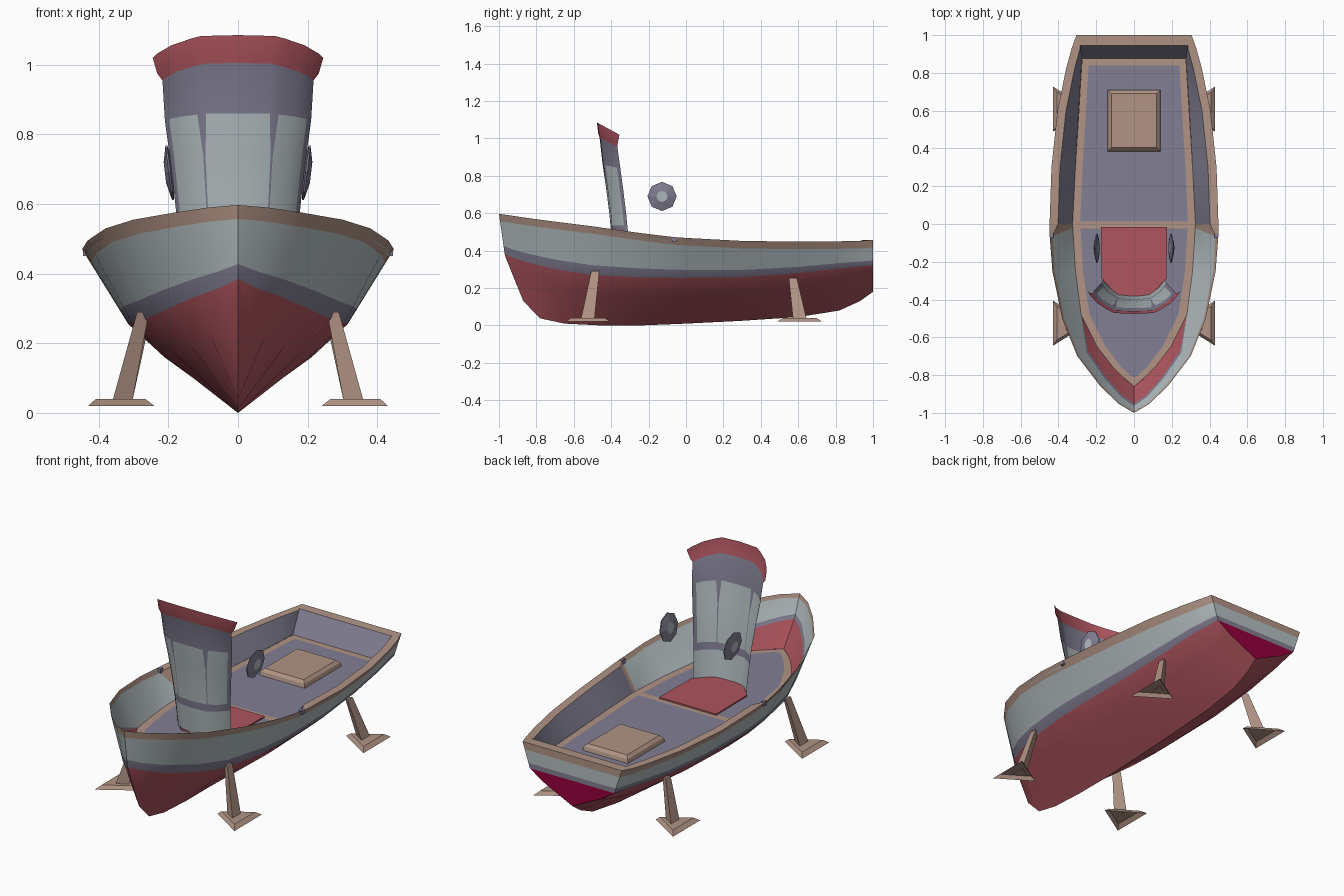
import bpy, bmesh, math
from mathutils import Vector

cube = bpy.data.objects.get("Cube")
if cube:
    bpy.data.objects.remove(cube, do_unlink=True)

# Materials
COLOURS = {
    "tan": (0.44, 0.295, 0.235),
    "purple": (0.225, 0.215, 0.295),
    "red": (0.425, 0.09, 0.112),
    "grey": (0.46, 0.52, 0.54),
    "magenta": (0.30, 0.0, 0.045),
}
NAMES = list(COLOURS)
MATS = []
for name, rgb in COLOURS.items():
    m = bpy.data.materials.new(name)
    m.use_nodes = True
    m.diffuse_color = (*rgb, 1)
    m.node_tree.nodes["Principled BSDF"].inputs["Base Color"].default_value = (*rgb, 1)
    MATS.append(m)


def finish(name, bm, smooth=None):
    bmesh.ops.remove_doubles(bm, verts=bm.verts, dist=0.0005)
    bmesh.ops.recalc_face_normals(bm, faces=bm.faces)
    me = bpy.data.meshes.new(name)
    bm.to_mesh(me)
    bm.free()
    for m in MATS:
        me.materials.append(m)
    ob = bpy.data.objects.new(name, me)
    bpy.context.collection.objects.link(ob)
    if smooth:
        bpy.ops.object.select_all(action="DESELECT")
        ob.select_set(True)
        bpy.context.view_layer.objects.active = ob
        bpy.ops.object.shade_smooth_by_angle(angle=math.radians(smooth))
    return ob


def face(bm, pts, colour):
    """Add a face, dropping repeated corners."""
    pts = [Vector(p) for p in pts]
    keep = [p for i, p in enumerate(pts) if (p - pts[i - 1]).length > 0.0005]
    if len(keep) > 2:
        f = bm.faces.new([bm.verts.new(p) for p in keep])
        f.material_index = NAMES.index(colour)


def loft(bm, rows, colour):
    """Skin rows of points; colour(i, j) names the colour of each face."""
    for i in range(len(rows) - 1):
        for j in range(len(rows[0]) - 1):
            a, b = rows[i], rows[i + 1]
            face(bm, (a[j], a[j + 1], b[j + 1], b[j]), colour(i, j))


def flip(p):
    return Vector((-p[0], p[1], p[2]))


def prism(bm, low, high, colour, closed=True):
    n = len(low)
    for i in range(n):
        k = (i + 1) % n
        face(bm, (low[i], low[k], high[k], high[i]), colour)
    face(bm, high, colour)
    if closed:
        face(bm, low[::-1], colour)


# Stations: sheer (y, x, z), waterline (y, x, z), keel (y, z), deck edge (y, x)
DECK = 0.342
STATIONS = [
    (-1.0, 0, .597, -.97, 0, .385, -.965, .365, -.86, 0),
    (-.95, .085, .59, -.92, .05, .36, -.87, .13, -.82, .05),
    (-.85, .185, .575, -.84, .12, .335, -.78, .038, -.76, .11),
    (-.7, .30, .555, -.69, .2, .3, -.65, .01, -.65, .195),
    (-.5, .38, .53, -.5, .265, .27, -.45, 0, -.48, .28),
    (-.25, .432, .495, -.25, .305, .258, -.25, 0, -.25, .31),
    (-.07, .446, .473, -.07, .314, .255, -.07, .007, -.02, .324),
    (0, .447, .468, 0, .315, .255, 0, .01, 0, .325),
    (.3, .437, .452, .3, .312, .258, .3, .025, .3, .31),
    (.6, .405, .448, .6, .3, .28, .6, .045, .6, .293),
    (.82, .36, .45, .82, .285, .305, .82, .08, .8, .28),
    (.93, .33, .452, .93, .27, .315, .93, .13, .865, .277),
    (1.0, .305, .457, 1.0, .26, .32, 1.0, .18, .875, .275),
]
# How far down the bow's inner wall the red begins
RED_START = [.3, .35, .42, .5]

# Hull shell with painted bands and a closed transom
outer, inner = [], []
for n, s in enumerate(STATIONS):
    sheer, water = Vector((s[1], s[0], s[2])), Vector((s[4], s[3], s[5]))
    keel = Vector((0, s[6], s[7]))
    rim = .04 / (s[2] - s[5])
    bilge = water.lerp(keel, .35) + Vector((.025 * s[4], 0, -.025 * s[4]))
    outer.append([sheer, sheer.lerp(water, rim), sheer.lerp(water, .8), water, bilge, keel])
    aft = s[0] >= 0
    top = Vector((max(s[1] - (.045 if aft else .01), 0), max(min(s[0], .945), -.99),
                  s[2] - (0 if aft else .02)))
    if s[0] > .9:
        top.x = .285
    edge = Vector((s[9], s[8], DECK))
    if n < len(RED_START):
        sag = Vector((0, 0, -.03))
        mid = [top.lerp(edge, RED_START[n] + d) + sag for d in (-.09, 0)]
    else:
        mid = [edge, edge]
    inner.append([sheer, top, *mid, edge])

BANDS = ["tan", "grey", "purple", "red", "red"]
bm = bmesh.new()
for side in (Vector, flip):
    loft(bm, [[side(p) for p in r] for r in outer], lambda i, j: BANDS[j])
finish("hull", bm, 50)
bm = bmesh.new()
loft(bm, [outer[-1], [flip(p) for p in outer[-1]]],
     lambda i, j: BANDS[j] if j < 3 else "magenta")
finish("transom", bm)


# Rim and inner bulwark, with a tan rib where the bow section ends
def bulwark_colour(i, j):
    if j == 0 or i == 6:
        return "tan"
    return "purple" if i > 6 else ("grey", "purple", "red")[j - 1]


bm = bmesh.new()
for side in (Vector, flip):
    loft(bm, [[side(p) for p in r] for r in inner], bulwark_colour)
loft(bm, [inner[-1], [flip(p) for p in inner[-1]]],
     lambda i, j: "tan" if j == 0 else "purple")
finish("bulwark", bm, 35)

# Deck with border and cross beam
rows = []
for y, xo, xi in [(.875, .275, .24), (.84, .277, .24), (.3, .31, .272), (.012, .325, .285),
                  (-.025, .324, .283), (-.25, .31, .27), (-.48, .28, .235),
                  (-.65, .195, .15), (-.76, .11, .065), (-.81, .06, .01), (-.86, 0, 0)]:
    rows.append([(x, y, DECK) for x in (-xo, -xi, xi, xo)])
bm = bmesh.new()
loft(bm, rows, lambda i, j: "purple" if j == 1 and i not in (0, 3, 9) else "tan")
finish("deck", bm)

# Small cleats on the rim
bm = bmesh.new()
for side in (Vector, flip):
    c = [(.425, -.075), (.445, -.075), (.445, -.05), (.425, -.05)]
    prism(bm, [side(Vector((x, y, .45))) for x, y in c],
          [side(Vector((x, y, .474))) for x, y in c], "purple")
finish("cleats", bm)


# Hatch with sloped sides
def rect(x, y0, y1, z):
    return [(-x, y0, z), (x, y0, z), (x, y1, z), (-x, y1, z)]


bm = bmesh.new()
prism(bm, rect(.14, .385, .71, DECK), rect(.135, .39, .705, DECK + .02), "tan")
prism(bm, rect(.135, .39, .705, DECK + .02), rect(.12, .405, .69, DECK + .035), "tan")
finish("hatch", bm)

# Red cabin floor
floor = [(.175, -.015), (.172, -.29), (.085, -.38)]
floor += [(-x, y) for x, y in reversed(floor)]
bm = bmesh.new()
prism(bm, [(x, y, DECK) for x, y in floor], [(x, y, DECK + .008) for x, y in floor], "red")
finish("cabin_floor", bm)

# Curved windshield: (height, half width, front y, depth, edge drop, strip half width)
WALL = [(DECK, .163, -.382, .09, 0, .012), (.495, .17, -.4, .09, 0, .012),
        (.535, .174, -.404, .09, 0, .012), (.6, .18, -.41, .09, 0, .012),
        (.74, .195, -.428, .092, .01, .016), (.86, .21, -.446, .095, .02, .06),
        (1.005, .217, -.462, .095, .05, .06), (1.03, .232, -.47, .105, .055, .06),
        (1.085, .245, -.476, .12, .065, .06)]
rows = []
for z, w, y, depth, drop, strip in WALL:
    half = [(.495 - strip, .1 - strip), (.495 + strip, .1 + strip), (.78, .45), (.94, .8), (1, 1)]
    columns = [(-u, v) for u, v in reversed(half)] + [(0, 0)] + half
    rows.append([(u * w, y + depth * v, z - drop * v) for u, v in columns])


def wall_colour(i, j):
    k = abs(j - 4.5)
    if i >= 6:
        return "red"
    if i in (1, 5) or (i in (2, 3, 4) and k in (1.5, 4.5)):
        return "purple"
    return "grey"


bm = bmesh.new()
loft(bm, rows, wall_colour)
finish("windshield", bm, 30)

# Octagonal side lamps
for label, sx in (("left", 1), ("right", -1)):
    bm = bmesh.new()
    rings = []
    for r, x in ((.03, .184), (.078, .194), (.078, .199), (.03, .21)):
        ring = []
        for k in range(8):
            a = math.tau * k / 8
            z = r * math.sin(a)
            ring.append((sx * (x + .12 * z), -.128 + r * math.cos(a), .69 + z))
        rings.append(ring)
    loft(bm, [r + r[:1] for r in rings], lambda i, j: "purple")
    face(bm, rings[0], "grey")
    face(bm, rings[-1], "grey")
    finish(label + "_lamp", bm)


# Support stands: triangular foot, open below, and a leaning tapered post
def tri(cx, cy, scale, z):
    return [(cx + dx * scale, cy + dy * scale, z) for dx, dy in ((.065, -.12), (.065, .12), (-.125, 0))]


for end, cy, lean, top in (("front", -.525, .04, .29), ("rear", .608, -.037, .255)):
    for label, side in (("left", Vector), ("right", flip)):
        bm = bmesh.new()
        prism(bm, [side(Vector(p)) for p in tri(.365, cy, 1, .02)],
              [side(Vector(p)) for p in tri(.36, cy, .75, .04)], "tan", closed=False)
        prism(bm, [side(Vector(p)) for p in tri(.34, cy, .3, .038)],
              [side(Vector(p)) for p in tri(.278, cy + lean, .18, top)], "tan")
        finish(f"{end}_{label}_stand", bm)
